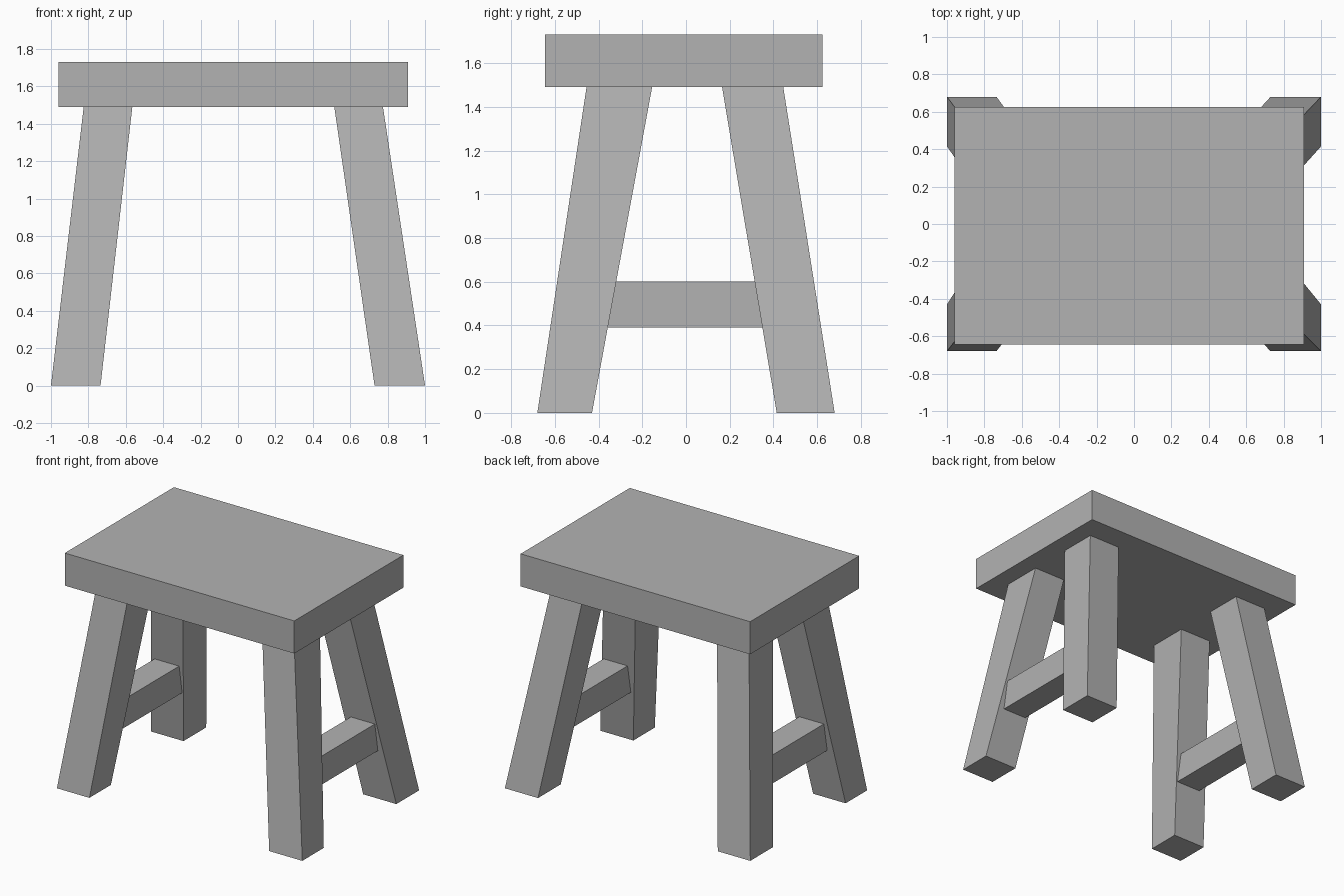
import bpy
import bmesh

cube = bpy.data.objects.get("Cube")
if cube:
    bpy.data.objects.remove(cube, do_unlink=True)

grey = bpy.data.materials.new("plain grey")
grey.use_nodes = True
colour = (0.45, 0.45, 0.45, 1)
grey.diffuse_color = colour
grey.node_tree.nodes["Principled BSDF"].inputs["Base Color"].default_value = colour


def prism(name, x0, x1, y0, y1, z0, z1, top=None):
    """Box from a bottom rectangle to a top rectangle (the same one by default)."""
    bm = bmesh.new()
    bmesh.ops.create_cube(bm, size=1)
    for v in bm.verts:
        high = v.co.z > 0
        a, b, c, d = top if top and high else (x0, x1, y0, y1)
        v.co = (b if v.co.x > 0 else a, d if v.co.y > 0 else c, z1 if high else z0)
    mesh = bpy.data.meshes.new(name)
    bm.to_mesh(mesh)
    bm.free()
    mesh.materials.append(grey)
    obj = bpy.data.objects.new(name, mesh)
    bpy.context.collection.objects.link(obj)
    return obj


# Seat slab
SEAT_Z = 1.49
prism("seat", -0.96, 0.91, -0.645, 0.625, SEAT_Z, 1.73)

# Splayed legs: (bottom range, top range) along each axis
across = {"right": ((-1.0, -0.735), (-0.825, -0.565)),
          "left": ((0.73, 1.0), (0.515, 0.775))}
along = {"front": ((-0.68, -0.43), (-0.455, -0.155)),
         "back": ((0.415, 0.68), (0.165, 0.445))}
for side, (xb, xt) in across.items():
    for end, (yb, yt) in along.items():
        prism(f"{end}_{side}_leg", *xb, *yb, 0, SEAT_Z, top=(*xt, *yt))

# Side rails joining front and back legs
for side, xs in (("right", (-0.90, -0.70)), ("left", (0.70, 0.895))):
    prism(f"{side}_rail", *xs, -0.42, 0.42, 0.39, 0.60)
